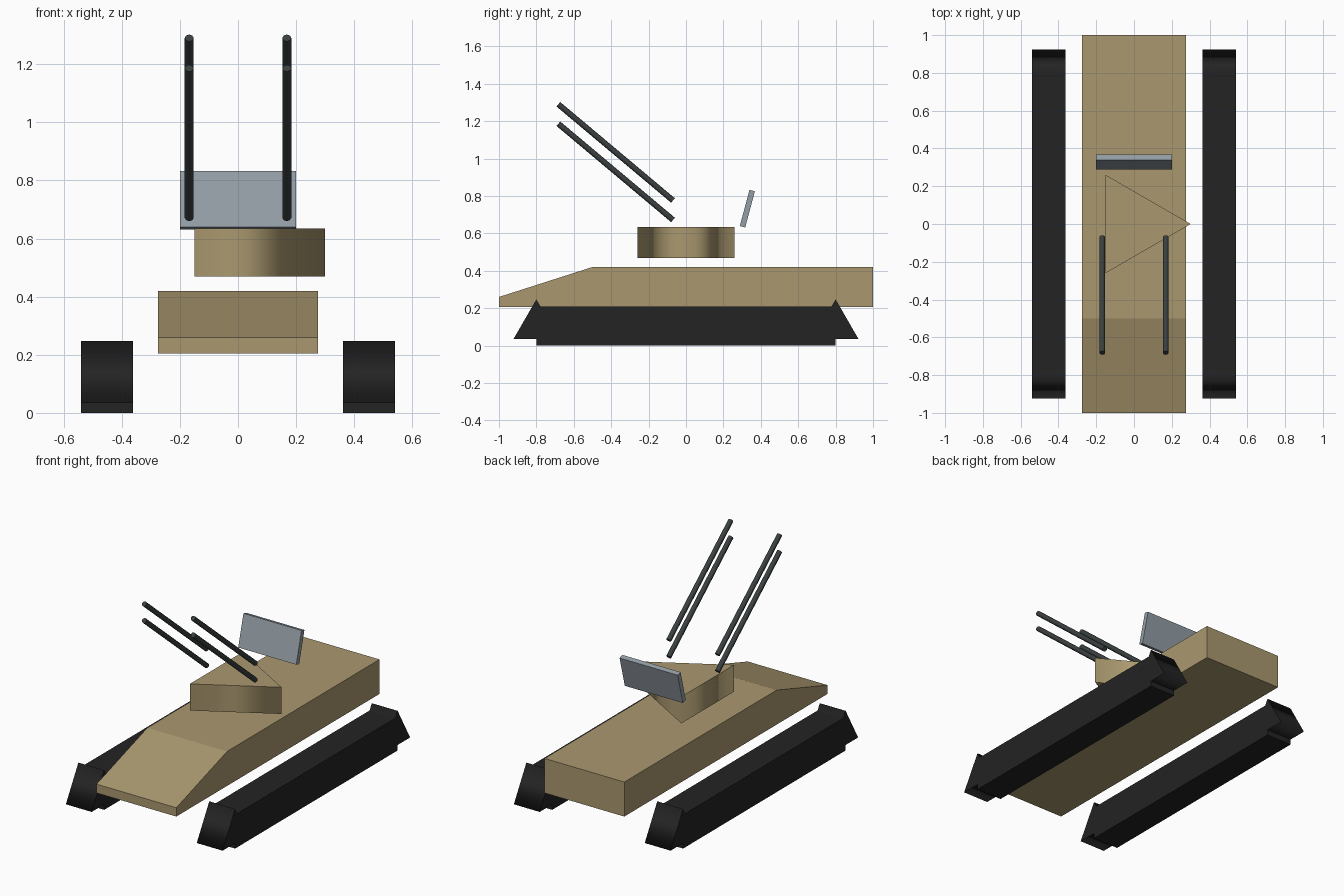
import bpy
import bmesh
from math import sin, cos, pi, radians
from mathutils import Matrix, Vector

cube = bpy.data.objects.get("Cube")
if cube:
    bpy.data.objects.remove(cube, do_unlink=True)


def material(name, rgb):
    m = bpy.data.materials.new(name)
    m.use_nodes = True
    m.diffuse_color = (*rgb, 1)
    m.node_tree.nodes["Principled BSDF"].inputs["Base Color"].default_value = (*rgb, 1)
    return m


TAN = material("desert tan", (0.40, 0.315, 0.158))
BLACK = material("track black", (0.017, 0.017, 0.017))
GUNMETAL = material("gunmetal", (0.042, 0.050, 0.052))
GREY = material("radar grey", (0.30, 0.345, 0.385))

# Extrusion runs along local z; this turns (u, v, w) into y = u, z = v, x = w
SIDEWAYS = Matrix(((0, 0, 1), (1, 0, 0), (0, 1, 0))).to_4x4()


def prism(name, outline, depth, mat, matrix, smooth=False):
    """Extrude a 2D outline, centred on its plane, with flat caps."""
    bm = bmesh.new()
    low = [bm.verts.new((u, v, -depth / 2)) for u, v in outline]
    high = [bm.verts.new((u, v, depth / 2)) for u, v in outline]
    caps = [bm.faces.new(low[::-1]), bm.faces.new(high)]
    n = len(outline)
    for i in range(n):
        j = (i + 1) % n
        bm.faces.new((low[i], low[j], high[j], high[i])).smooth = smooth
    for cap in caps:
        for edge in cap.edges:
            edge.smooth = False
    bmesh.ops.recalc_face_normals(bm, faces=bm.faces)
    mesh = bpy.data.meshes.new(name)
    bm.to_mesh(mesh)
    bm.free()
    mesh.materials.append(mat)
    obj = bpy.data.objects.new(name, mesh)
    obj.matrix_world = matrix
    bpy.context.collection.objects.link(obj)
    return obj


def polygon(sides, radius, start=0.0):
    return [(radius * cos(start + 2 * pi * i / sides),
             radius * sin(start + 2 * pi * i / sides)) for i in range(sides)]


def box(width, height):
    w, h = width / 2, height / 2
    return [(-w, -h), (w, -h), (w, h), (-w, h)]


def place(x, y, z):
    return Matrix.Translation(Vector((x, y, z)))


# Hull with sloped nose
prism("hull", [(-1, 0.205), (1, 0.205), (1, 0.42), (-0.5, 0.42), (-1, 0.26)],
      0.55, TAN, SIDEWAYS)

# Three-sided turret
prism("turret", polygon(3, 0.3), 0.166, TAN, place(0, 0, 0.552), smooth=True)

# Tilted radar panel
prism("radar_panel", box(0.03, 0.2), 0.4, GREY,
      place(0, 0.328, 0.732) @ Matrix.Rotation(radians(-15), 4, "X") @ SIDEWAYS)

for side, s in (("left", 1), ("right", -1)):
    # Track and its end wheels
    x = s * 0.451
    prism(f"{side}_track", box(1.6, 0.21), 0.178, BLACK, place(x, 0, 0.105) @ SIDEWAYS)
    for end, y in (("front", -0.8), ("rear", 0.8)):
        prism(f"{side}_{end}_wheel", polygon(3, 0.142, pi / 2), 0.178, BLACK,
              place(x, y, 0.105) @ SIDEWAYS, smooth=True)
    # Paired barrels pointing up and forward
    for level, z in (("lower", 0.929), ("upper", 1.033)):
        prism(f"{side}_{level}_barrel", polygon(8, 0.0155), 0.8, GUNMETAL,
              place(s * 0.168, -0.376, z) @ Matrix.Rotation(radians(50), 4, "X"),
              smooth=True)
